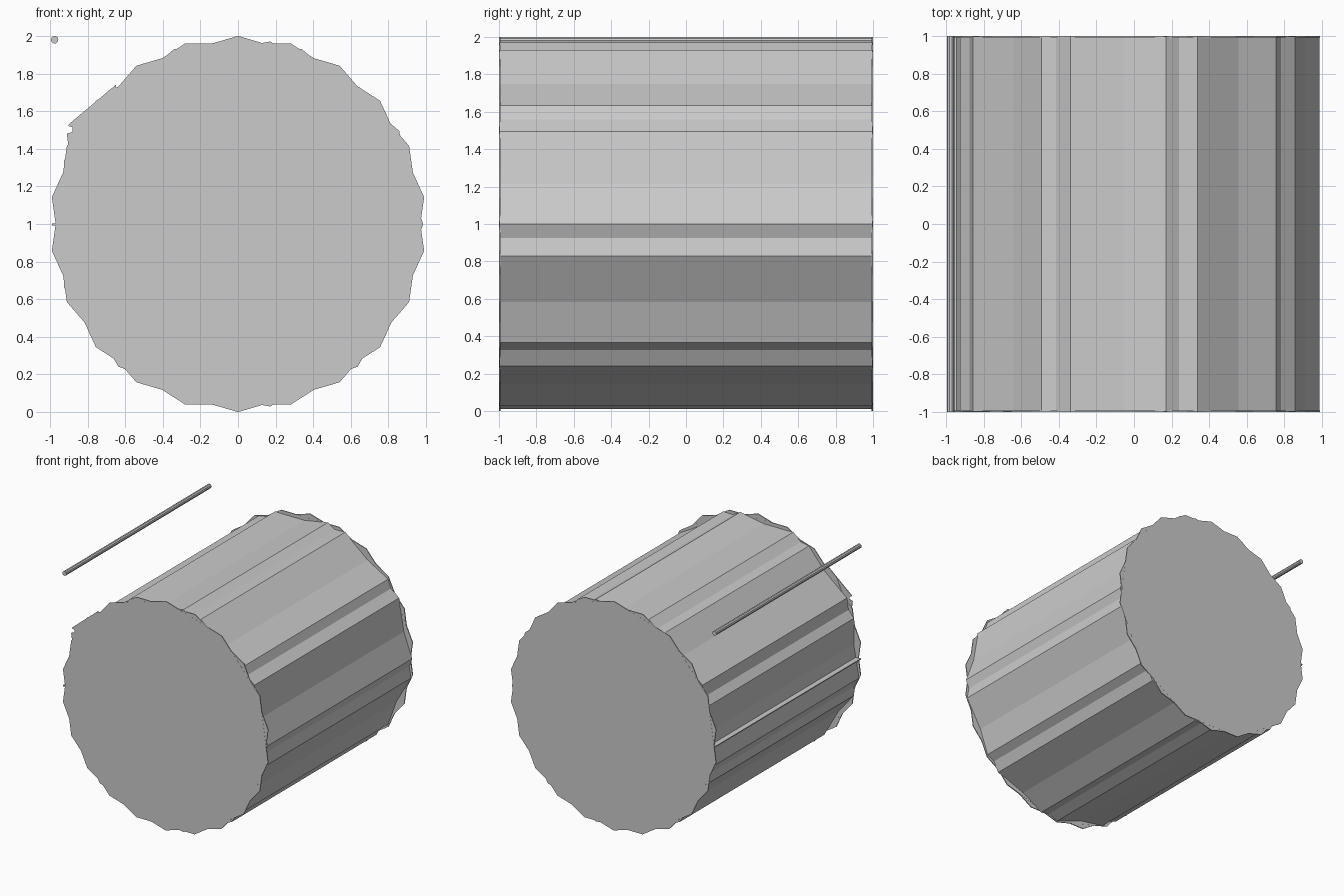
import bpy
from math import cos, sin, radians, tau

if "Cube" in bpy.data.objects:
    bpy.data.objects.remove(bpy.data.objects["Cube"])


def prism(name, profile, y0, y1):
    """Extrude an x/z profile along y."""
    n = len(profile)
    verts = [(x, y, z) for y in (y0, y1) for x, z in profile]
    faces = [list(range(n)), list(range(2 * n - 1, n - 1, -1))]
    faces += [(i, i + n, (i + 1) % n + n, (i + 1) % n) for i in range(n)]
    mesh = bpy.data.meshes.new(name)
    mesh.from_pydata(verts, [], faces)
    obj = bpy.data.objects.new(name, mesh)
    bpy.context.collection.objects.link(obj)
    return obj


def ngon(sides, r, start, cx=0.0, cz=1.0):
    """Clock points, counter-clockwise seen from the front."""
    a = radians(start)
    return [(cx + r * cos(a + tau * i / sides), cz + r * sin(a + tau * i / sides))
            for i in range(sides)]


# Barrel: two overlapping nine-sided prisms give the stepped grooves
prism("barrel_lower_point", ngon(9, 0.99, -90), -0.997, 0.997)
prism("barrel_right_point", ngon(9, 0.985, 0), -0.996, 0.996)

# Thin eleven-sided plates at both ends, turned against each other
for side, y0, y1 in (("front", -1.0, -0.992), ("back", 0.992, 1.0)):
    prism(side + "_plate_up", ngon(11, 1.0, 90), y0, y1)
    prism(side + "_plate_down", ngon(11, 1.0, -90), y0 * 0.9995, y1 * 0.9995)

# Small flap with a pin notch on the left of the front plate
prism("pin_flap", [(-0.65, 1.74), (-0.90, 1.53), (-0.90, 1.52), (-0.88, 1.515),
                   (-0.88, 1.49), (-0.91, 1.48), (-0.90, 1.40), (-0.65, 1.40)],
      -1.0, -0.994)

# Narrow strip along the left side
prism("side_strip", [(-0.99, 0.993), (-0.93, 0.993), (-0.93, 1.002), (-0.99, 1.002)],
      -1.0, 1.0)

# Loose thin rod
prism("rod", ngon(10, 0.02, 0, -0.975, 1.98), -1.0, 1.0)
